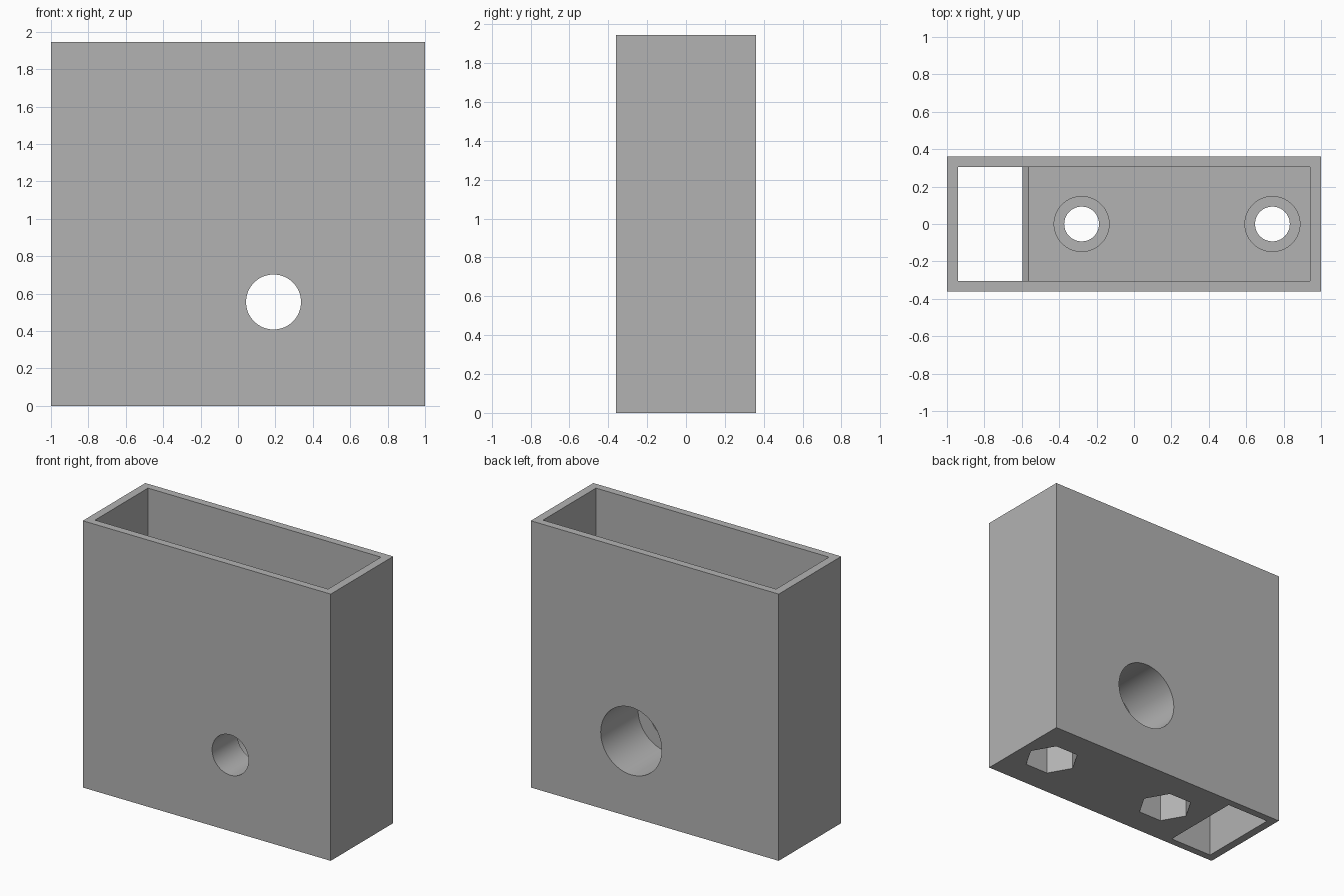
import bpy
import bmesh
from math import pi, radians
from mathutils import Matrix, Vector

cube = bpy.data.objects.get("Cube")
if cube:
    bpy.data.objects.remove(cube, do_unlink=True)

# Overall sizes
HALF_X, HALF_Y, HEIGHT = 1.0, 0.36, 1.945
WALL = 0.06
BLOCK_TOP = 1.1
SLOT_EDGE = -0.595
CHAMFER = 0.03

grey = bpy.data.materials.new("plain grey")
grey.use_nodes = True
grey.diffuse_color = (0.45, 0.45, 0.45, 1)
grey.node_tree.nodes["Principled BSDF"].inputs["Base Color"].default_value = grey.diffuse_color


def make_object(name, bm):
    bmesh.ops.recalc_face_normals(bm, faces=bm.faces)
    mesh = bpy.data.meshes.new(name)
    bm.to_mesh(mesh)
    bm.free()
    mesh.materials.append(grey)
    obj = bpy.data.objects.new(name, mesh)
    bpy.context.collection.objects.link(obj)
    return obj


def prism(name, profile, y0, y1):
    """Extrude an x-z profile along y."""
    bm = bmesh.new()
    face = bm.faces.new([bm.verts.new((x, y0, z)) for x, z in profile])
    moved = bmesh.ops.extrude_face_region(bm, geom=[face])["geom"]
    verts = [v for v in moved if isinstance(v, bmesh.types.BMVert)]
    bmesh.ops.translate(bm, verts=verts, vec=(0, y1 - y0, 0))
    return make_object(name, bm)


def bore(name, radius, start, end, sides=64):
    """Round or many-sided cutter running between two points."""
    start, end = Vector(start), Vector(end)
    axis = end - start
    spin = Matrix.Identity(4) if axis.z else Matrix.Rotation(pi / 2, 4, "X")
    bm = bmesh.new()
    bmesh.ops.create_cone(bm, cap_ends=True, segments=sides, radius1=radius,
                          radius2=radius, depth=axis.length,
                          matrix=Matrix.Translation((start + end) / 2) @ spin)
    # Put a corner of a nut pocket on the x axis
    if sides == 6:
        centre = (start + end) / 2
        bmesh.ops.rotate(bm, verts=bm.verts, cent=centre,
                         matrix=Matrix.Rotation(pi / 6, 3, "Z"))
    return make_object(name, bm)


# Outer housing
body = prism("housing", [(-HALF_X, 0), (HALF_X, 0), (HALF_X, HEIGHT), (-HALF_X, HEIGHT)],
             -HALF_Y, HALF_Y)

# Open pocket above the solid block, with a slot down through the floor
inner = HALF_X - WALL
cutters = [prism("pocket_cutter", [
    (-inner, -0.1), (SLOT_EDGE, -0.1), (SLOT_EDGE, BLOCK_TOP - CHAMFER),
    (SLOT_EDGE + CHAMFER, BLOCK_TOP), (inner, BLOCK_TOP),
    (inner, HEIGHT + 0.1), (-inner, HEIGHT + 0.1)], -0.305, 0.305)]

# Stepped cross bore: narrow at the front, wide at the back
bx, bz, step_y = 0.19, 0.555, -0.07
cutters.append(bore("front_bore_cutter", 0.147, (bx, -0.5, bz), (bx, 0.1, bz)))
cutters.append(bore("back_bore_cutter", 0.246, (bx, step_y, bz), (bx, 0.5, bz)))

# Vertical screw holes with head recesses above and nut pockets below
for side, x in (("right", -0.28), ("left", 0.74)):
    cutters.append(bore(side + "_screw_cutter", 0.093, (x, 0, -0.1), (x, 0, BLOCK_TOP + 0.1)))
    cutters.append(bore(side + "_head_cutter", 0.147,
                        (x, 0, BLOCK_TOP - 0.2), (x, 0, BLOCK_TOP + 0.1)))
    nut = bore(side + "_nut_cutter", 0.187, (x, 0, -0.1), (x, 0, 0.25), sides=6)
    # Corners must lie along x whatever the starting angle
    reach = max(v.co.x for v in nut.data.vertices) - x
    if reach < 0.18:
        nut.data.transform(Matrix.Translation((x, 0, 0)) @ Matrix.Rotation(pi / 6, 4, "Z")
                           @ Matrix.Translation((-x, 0, 0)))
    cutters.append(nut)

# Carve every opening, then drop the cutters
bpy.ops.object.select_all(action="DESELECT")
bpy.context.view_layer.objects.active = body
body.select_set(True)
for cutter in cutters:
    cut = body.modifiers.new(cutter.name, "BOOLEAN")
    cut.operation = "DIFFERENCE"
    cut.solver = "EXACT"
    cut.object = cutter
    bpy.ops.object.modifier_apply(modifier=cut.name)
    bpy.data.objects.remove(cutter, do_unlink=True)

bpy.ops.object.shade_smooth_by_angle(angle=radians(30))
